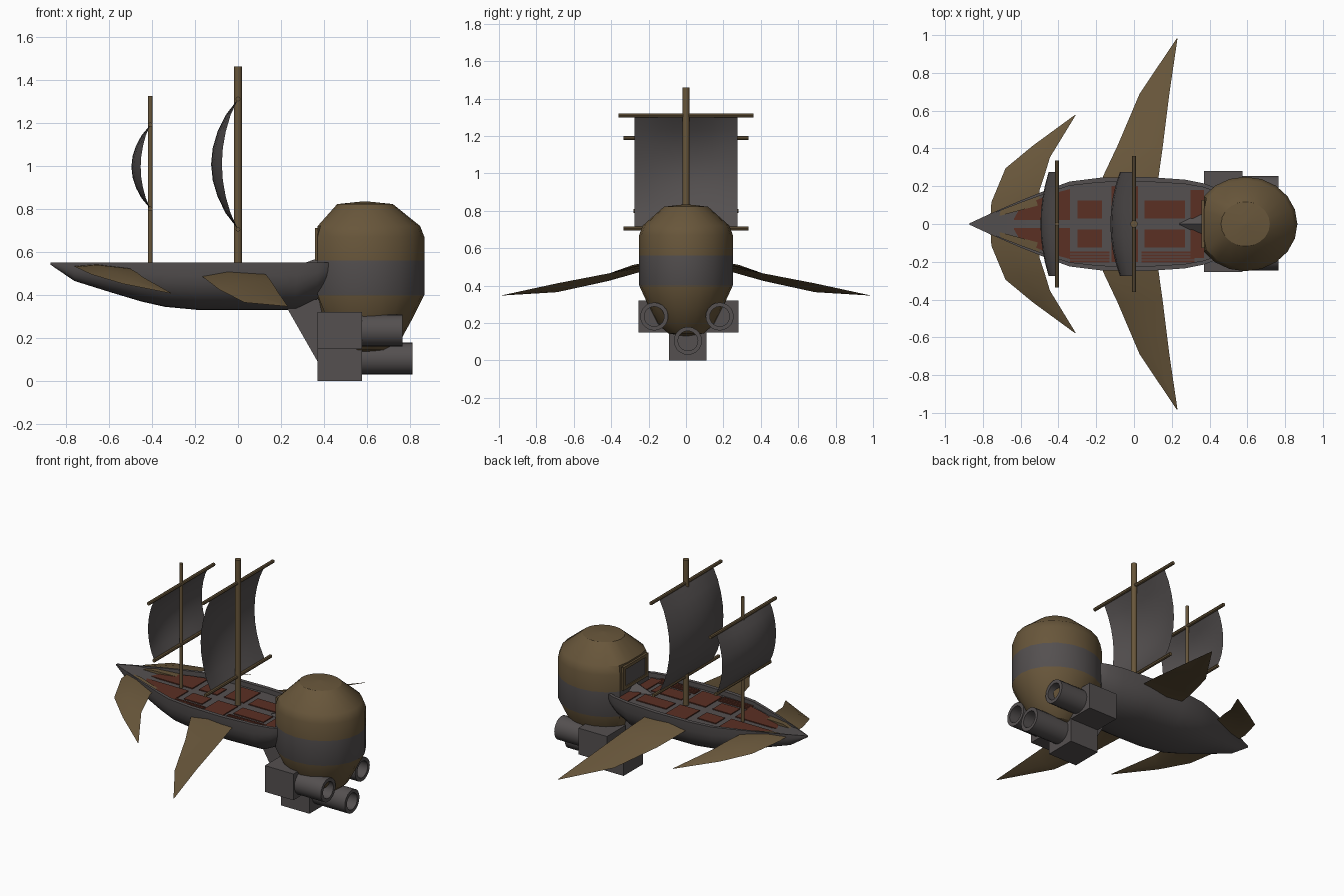
import bpy, bmesh, math
from mathutils import Vector

if "Cube" in bpy.data.objects:
    bpy.data.objects.remove(bpy.data.objects["Cube"])

def mat(name, rgb):
    m = bpy.data.materials.new(name)
    m.diffuse_color = (*rgb, 1)
    m.use_nodes = True
    m.node_tree.nodes["Principled BSDF"].inputs["Base Color"].default_value = m.diffuse_color
    return m

GREY = mat("dark_grey", (0.089, 0.080, 0.080))
BROWN = mat("bronze_brown", (0.138, 0.093, 0.043))
RED = mat("red_brown_wood", (0.105, 0.029, 0.017))

def finish(name, bm, mats, smooth=None):
    bmesh.ops.remove_doubles(bm, verts=bm.verts, dist=1e-5)
    bmesh.ops.recalc_face_normals(bm, faces=bm.faces)
    me = bpy.data.meshes.new(name)
    bm.to_mesh(me)
    bm.free()
    ob = bpy.data.objects.new(name, me)
    bpy.context.collection.objects.link(ob)
    for m in mats:
        me.materials.append(m)
    if smooth:
        bpy.ops.object.select_all(action='DESELECT')
        bpy.context.view_layer.objects.active = ob
        ob.select_set(True)
        bpy.ops.object.shade_smooth_by_angle(angle=math.radians(smooth))
    return ob

def loft(name, rings, mats, closed=True, caps=True, smooth=None, rule=None):
    """Skin a list of equal-length point rings."""
    bm = bmesh.new()
    vs = [[bm.verts.new(p) for p in r] for r in rings]
    n = len(rings[0])
    for a, b in zip(vs, vs[1:]):
        for i in range(n if closed else n - 1):
            j = (i + 1) % n
            f = bm.faces.new((a[i], a[j], b[j], b[i]))
            if rule:
                f.material_index = rule(f.calc_center_median())
    if caps:
        bm.faces.new(vs[0])
        bm.faces.new(vs[-1])
    return finish(name, bm, mats, smooth)

def box(name, lo, hi, m):
    r = lambda z: [(lo[0], lo[1], z), (hi[0], lo[1], z), (hi[0], hi[1], z), (lo[0], hi[1], z)]
    return loft(name, [r(lo[2]), r(hi[2])], [m])

def rod(name, a, b, radius, m, sides=12):
    a, b = Vector(a), Vector(b)
    d = (b - a).normalized()
    u = d.orthogonal().normalized()
    v = d.cross(u)
    ring = lambda c: [c + radius * (math.cos(t) * u + math.sin(t) * v)
                      for t in (2 * math.pi * i / sides for i in range(sides))]
    return loft(name, [ring(a), ring(b)], [m], smooth=40)

# Hull: stations of (x, half width, keel height), with a rim and sunken deck
TOP, DECK = 0.55, 0.52
stations = [(-.87, .004, .54), (-.76, .055, .465), (-.6, .125, .415), (-.45, .185, .37),
            (-.34, .225, .345), (-.18, .245, .33), (.05, .25, .33), (.27, .235, .33),
            (.37, .215, .38), (.42, .195, .42), (.47, .15, .53)]
rings = []
for x, w, zb in stations:
    ring = []
    for i in range(17):
        t = math.pi * i / 16
        c, s = math.cos(t), math.sin(t)
        ring.append((x, w * math.copysign(abs(c) ** .8, c), TOP - (TOP - zb) * abs(s) ** .8))
    wi = w * .9
    zd = TOP - .003 if x < -.65 else DECK
    ring += [(x, -wi, TOP), (x, -wi, zd), (x, wi, zd), (x, wi, TOP)]
    rings.append(ring)
loft("hull", rings, [GREY], smooth=35)

# Deck panels
def plate(name, pts):
    loft(name, [[(x, y, DECK - .002) for x, y in pts], [(x, y, DECK + .006) for x, y in pts]], [RED])

def rect(x0, x1, y0, y1):
    return [(x0, y0), (x1, y0), (x1, y1), (x0, y1)]

for s, side in ((1, "left"), (-1, "right")):
    plate("bow_panel_" + side, [(-.64, .02 * s), (-.34, .02 * s), (-.34, .185 * s),
                                (-.45, .155 * s), (-.6, .09 * s)])
    for i, r in enumerate([(-.3, -.17, .03, .125), (.055, .27, .03, .125), (-.12, .02, .03, .2),
                           (.3, .37, .03, .18)]):
        plate(f"deck_panel_{side}_{i}", rect(r[0], r[1], s * r[2], s * r[3]))
for x0, x1 in ((-.34, -.13), (.04, .32)):
    for k in range(4):
        y = -.145 - k * .016
        plate("deck_plank", rect(x0, x1, y - .012, y))

# Cabin: faceted capsule cut flat toward the deck
CX, RX, RY, CUT, N = .59, .275, .25, .37, 20
prof = [(.835, .02), (.822, .47), (.72, .93), (.67, 1), (.56, 1), (.40, 1),
        (.28, .78), (.2, .62), (.145, .38), (.13, .05)]
rings = [[(max(CX + RX * k * math.cos(2 * math.pi * i / N), CUT),
           RY * k * math.sin(2 * math.pi * i / N), z) for i in range(N)] for z, k in prof]
loft("cabin", rings, [BROWN, GREY], smooth=30, rule=lambda c: int(.40 < c.z < .56))

# Window on the flat cabin face
box("window_pane", (.364, -.115, .575), (.372, .115, .695), GREY)
for s in (1, -1):
    box("window_side_frame", (.358, s * .115 - .012, .56), (.372, s * .115 + .012, .71), BROWN)
box("window_top_frame", (.358, -.12, .69), (.372, .12, .71), BROWN)
box("window_bottom_frame", (.358, -.12, .56), (.372, .12, .58), BROWN)

# Pointed ramp in front of the cabin
loft("ramp", [[(.24, -.003, .52), (.24, .003, .52), (.24, 0, .525)],
              [(.37, -.065, .52), (.37, .065, .52), (.37, 0, .57)]], [GREY])

# Keel wedge joining hull and engines
wedge = [(.2, .38), (.23, .335), (.37, .09), (.5, .09), (.5, .38)]
loft("keel_wedge", [[(x, -.08, z) for x, z in wedge], [(x, .08, z) for x, z in wedge]], [GREY])

# Engines: block plus hollow exhaust tube
def engine(name, lo, hi, y, z, x_end):
    box(name + "_block", lo, hi, GREY)
    path = [(hi[0] - .02, .075), (x_end, .075), (x_end, .053), (hi[0] + .03, .053)]
    rings = [[(x, y + r * math.cos(2 * math.pi * i / 20), z + r * math.sin(2 * math.pi * i / 20))
              for i in range(20)] for x, r in path]
    loft(name + "_tube", rings, [GREY], smooth=40)

engine("lower_engine", (.37, -.09, 0), (.575, .11, .2), .01, .105, .81)
engine("right_engine", (.37, -.254, .15), (.575, -.07, .32), -.17, .235, .765)
engine("left_engine", (.37, .09, .15), (.575, .28, .32), .18, .235, .765)

# Masts, yards and billowing sails
def rig(name, x, r, top, z0, z1, yard_top, yard_low, bulge, edge):
    rod(name + "_mast", (x, 0, .45), (x, 0, top), r, BROWN)
    rod(name + "_upper_yard", (x, -yard_top, z1), (x, yard_top, z1), .011, BROWN, 8)
    rod(name + "_lower_yard", (x, -yard_low, z0), (x, yard_low, z0), .011, BROWN, 8)
    rows = []
    for i in range(9):
        t = i / 8
        lift = math.sin(math.pi * t) ** .8
        rows.append([(x - lift * (edge + (bulge - edge) * (1 - (j / 4) ** 2)),
                      .275 * j / 4, z0 + (z1 - z0) * t) for j in range(-4, 5)])
    loft(name + "_sail", rows, [GREY], closed=False, caps=False, smooth=60)

rig("main", 0, .019, 1.46, .705, 1.31, .36, .335, .125, .075)
rig("fore", -.407, .011, 1.325, .80, 1.19, .335, .28, .088, .045)

# Wings: sections of (lead x, lead y, lead z, trail x, trail y, trail z, thickness)
def wing(name, sections):
    for s, side in ((1, "left"), (-1, "right")):
        rings = []
        for lx, ly, lz, tx, ty, tz, h in sections:
            a, b = Vector((lx, s * ly, lz)), Vector((tx, s * ty, tz))
            m, up = a.lerp(b, .4), Vector((0, 0, h))
            rings.append([a, m + up * .5, b, m - up * .5])
        loft(f"{name}_{side}", rings, [BROWN], smooth=25)

wing("main_wing", [(-.165, .2, .49, .12, .2, .50, .035), (-.165, .25, .485, .13, .25, .495, .035),
                   (-.087, .415, .425, .153, .415, .465, .028), (.03, .69, .365, .187, .69, .412, .018),
                   (.228, .985, .347, .23, .98, .349, .002)])
wing("bow_wing", [(-.76, .03, .535, -.5, .1, .525, .025), (-.755, .115, .53, -.5, .18, .522, .025),
                  (-.68, .295, .495, -.47, .27, .505, .022), (-.535, .415, .452, -.445, .353, .485, .015),
                  (-.312, .578, .407, -.31, .574, .409, .002)])
